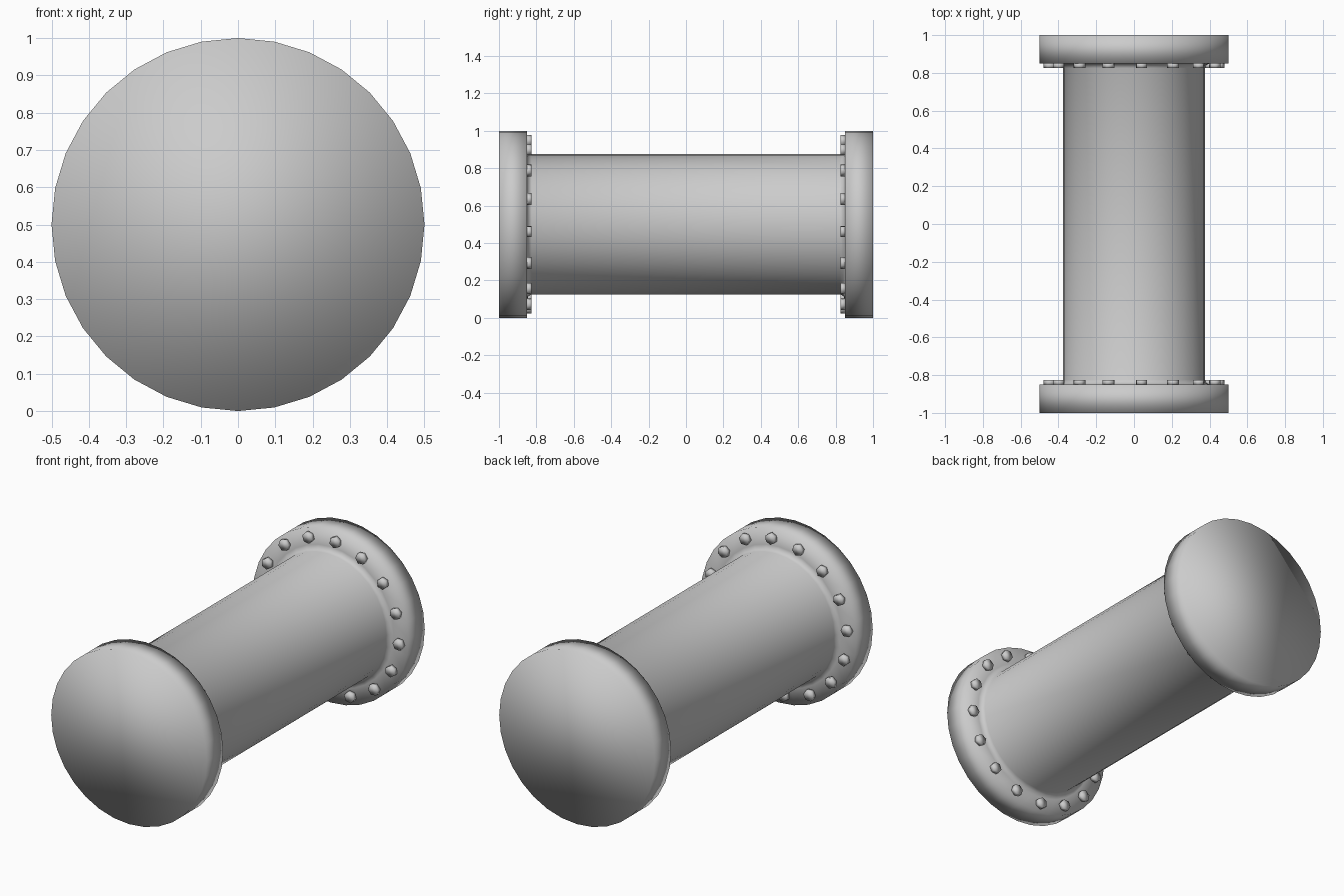
import bpy, bmesh, math

if "Cube" in bpy.data.objects:
    bpy.data.objects.remove(bpy.data.objects["Cube"])

CZ = 0.5     # height of the pipe axis
SEG = 32


def finish(bm, name):
    bmesh.ops.recalc_face_normals(bm, faces=bm.faces)
    mesh = bpy.data.meshes.new(name)
    bm.to_mesh(mesh)
    bm.free()
    mesh.shade_smooth()
    obj = bpy.data.objects.new(name, mesh)
    bpy.context.collection.objects.link(obj)
    return obj


def ring(bm, r, y, n, cx=0, cz=CZ, turn=0.0):
    return [bm.verts.new((cx + r * math.cos(turn + i * math.tau / n), y,
                          cz + r * math.sin(turn + i * math.tau / n))) for i in range(n)]


def bridge(bm, a, b):
    n = len(a)
    for i in range(n):
        bm.faces.new((a[i], a[(i + 1) % n], b[(i + 1) % n], b[i]))


# Flanged pipe: (radius, y) for one half, mirrored about the middle ring
half = [(0.5, 1.0), (0.5, 0.85), (0.405, 0.85), (0.385, 0.843), (0.375, 0.825)]
profile = half + [(0.375, 0.0)] + [(r, -y) for r, y in reversed(half)]
bm = bmesh.new()
rings = [ring(bm, r, y, SEG) for r, y in profile]
for a, b in zip(rings, rings[1:]):
    bridge(bm, a, b)
bm.faces.new(rings[0])
bm.faces.new(rings[-1])
finish(bm, "flanged_pipe")

# Hexagonal bolt heads on the inner face of each flange
for side, name in ((-1, "front_bolts"), (1, "back_bolts")):
    bm = bmesh.new()
    for k in range(16):
        a = math.radians(85 - 22.5 * k)
        cx, cz = 0.448 * math.cos(a), CZ + 0.448 * math.sin(a)
        base = ring(bm, 0.032, side * 0.852, 6, cx, cz, a)
        head = ring(bm, 0.032, side * 0.826, 6, cx, cz, a)
        bridge(bm, base, head)
        bm.faces.new(head)
        bm.faces.new(base)
    finish(bm, name)
